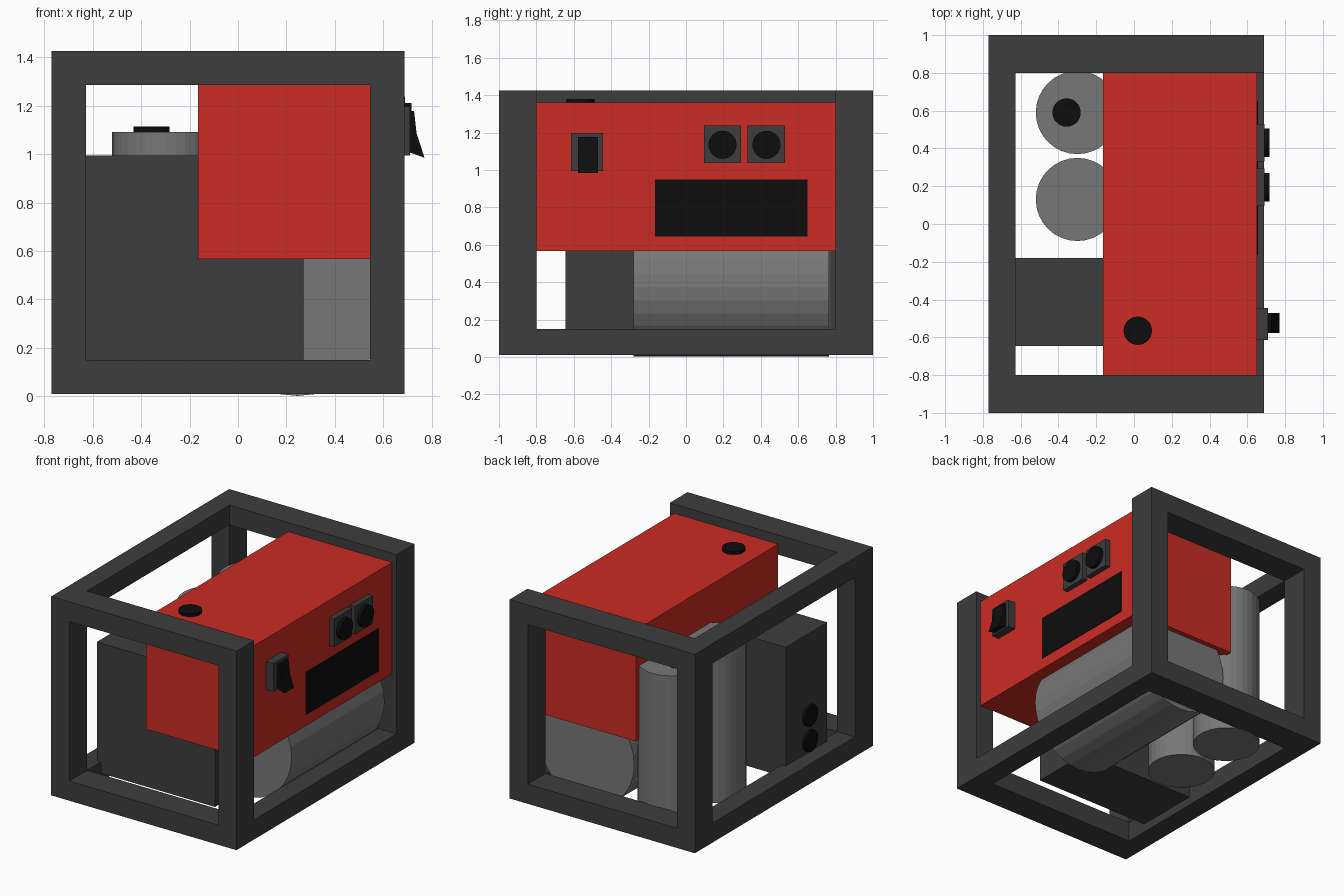
import bpy, bmesh, math
from mathutils import Matrix, Vector

if "Cube" in bpy.data.objects:
    bpy.data.objects.remove(bpy.data.objects["Cube"])


def material(name, r, g, b):
    m = bpy.data.materials.new(name)
    m.diffuse_color = (r, g, b, 1)
    m.use_nodes = True
    m.node_tree.nodes["Principled BSDF"].inputs["Base Color"].default_value = m.diffuse_color
    return m


RED = material("red_paint", 0.60, 0.025, 0.017)
DARK = material("dark_grey", 0.047, 0.047, 0.047)
GREY = material("mid_grey", 0.185, 0.185, 0.185)
BLACK = material("black", 0.004, 0.004, 0.004)


def finish(name, bm, mat):
    bmesh.ops.recalc_face_normals(bm, faces=bm.faces)
    me = bpy.data.meshes.new(name)
    bm.to_mesh(me)
    bm.free()
    me.materials.append(mat)
    ob = bpy.data.objects.new(name, me)
    bpy.context.collection.objects.link(ob)
    return ob


def add_box(bm, x, y, z):
    """Add a box given (min, max) ranges."""
    lo, hi = Vector((x[0], y[0], z[0])), Vector((x[1], y[1], z[1]))
    bmesh.ops.create_cube(bm, size=1, matrix=Matrix.Translation((lo + hi) / 2)
                          @ Matrix.Diagonal((*(hi - lo), 1)))


def box(name, x, y, z, mat):
    bm = bmesh.new()
    add_box(bm, x, y, z)
    return finish(name, bm, mat)


def cylinder(name, start, end, radius, mat, segments=32):
    a, b = Vector(start), Vector(end)
    turn = (b - a).to_track_quat('Z', 'Y').to_matrix().to_4x4()
    bm = bmesh.new()
    bmesh.ops.create_cone(bm, cap_ends=True, segments=segments,
                          radius1=radius, radius2=radius, depth=(b - a).length,
                          matrix=Matrix.Translation((a + b) / 2) @ turn)
    return finish(name, bm, mat)


# Frame: four posts, end beams, two bottom rails and a top rail on the left only
X_POSTS = [(-0.77, -0.628), (0.545, 0.688)]
Y_POSTS = [(-1.0, -0.8), (0.8, 1.0)]
LOW, HIGH = (0.01, 0.15), (1.285, 1.425)
bm = bmesh.new()
for xr in X_POSTS:
    for yr in Y_POSTS:
        add_box(bm, xr, yr, (LOW[0], HIGH[1]))
    add_box(bm, xr, (-0.8, 0.8), LOW)
add_box(bm, X_POSTS[0], (-0.8, 0.8), HIGH)
for yr in Y_POSTS:
    for zr in (LOW, HIGH):
        add_box(bm, (-0.628, 0.545), yr, zr)
finish("frame", bm, DARK)

# Control housing with its top cap
box("control_housing", (-0.165, 0.652), (-0.8, 0.8), (0.567, 1.36), RED)
cylinder("housing_cap", (0.02, -0.565, 1.35), (0.02, -0.565, 1.38), 0.075, BLACK)

# Engine block with two ports on its left face
box("engine_block", (-0.66, 0.27), (-0.645, -0.18), (0.07, 0.995), DARK)
for i, z in enumerate((0.235, 0.415)):
    cylinder(f"port_{i + 1}", (-0.64, -0.44, z), (-0.68, -0.44, z), 0.075, BLACK)

# Upright tanks, the rear one capped
for name, y in (("middle_tank", 0.13), ("rear_tank", 0.59)):
    cylinder(name, (-0.3, y, 0.01), (-0.3, y, 1.092), 0.22, GREY)
cylinder("tank_cap", (-0.357, 0.59, 1.08), (-0.357, 0.59, 1.113), 0.075, BLACK)

# Lying drum
cylinder("drum", (0.245, -0.28, 0.375), (0.245, 0.765, 0.375), 0.373, GREY)

# Display plate and sockets on the right face
box("display_plate", (0.65, 0.656), (-0.165, 0.65), (0.645, 0.95), BLACK)
for i, y in enumerate((0.195, 0.43)):
    box(f"socket_plate_{i + 1}", (0.65, 0.69), (y - 0.1, y + 0.1), (1.037, 1.237), DARK)
    cylinder(f"socket_{i + 1}", (0.68, y, 1.135), (0.717, y, 1.135), 0.075, BLACK)

# Switch with a tilted rocker
box("switch_base", (0.65, 0.71), (-0.615, -0.445), (0.995, 1.197), DARK)
bm = bmesh.new()
profile = [(0.70, 1.177), (0.727, 1.177), (0.737, 1.085), (0.77, 0.985), (0.70, 1.01)]
face = bm.faces.new([bm.verts.new((x, -0.578, z)) for x, z in profile])
side = bmesh.ops.extrude_face_region(bm, geom=[face])["geom"]
bmesh.ops.translate(bm, vec=(0, 0.107, 0),
                    verts=[v for v in side if isinstance(v, bmesh.types.BMVert)])
finish("switch_rocker", bm, BLACK)
